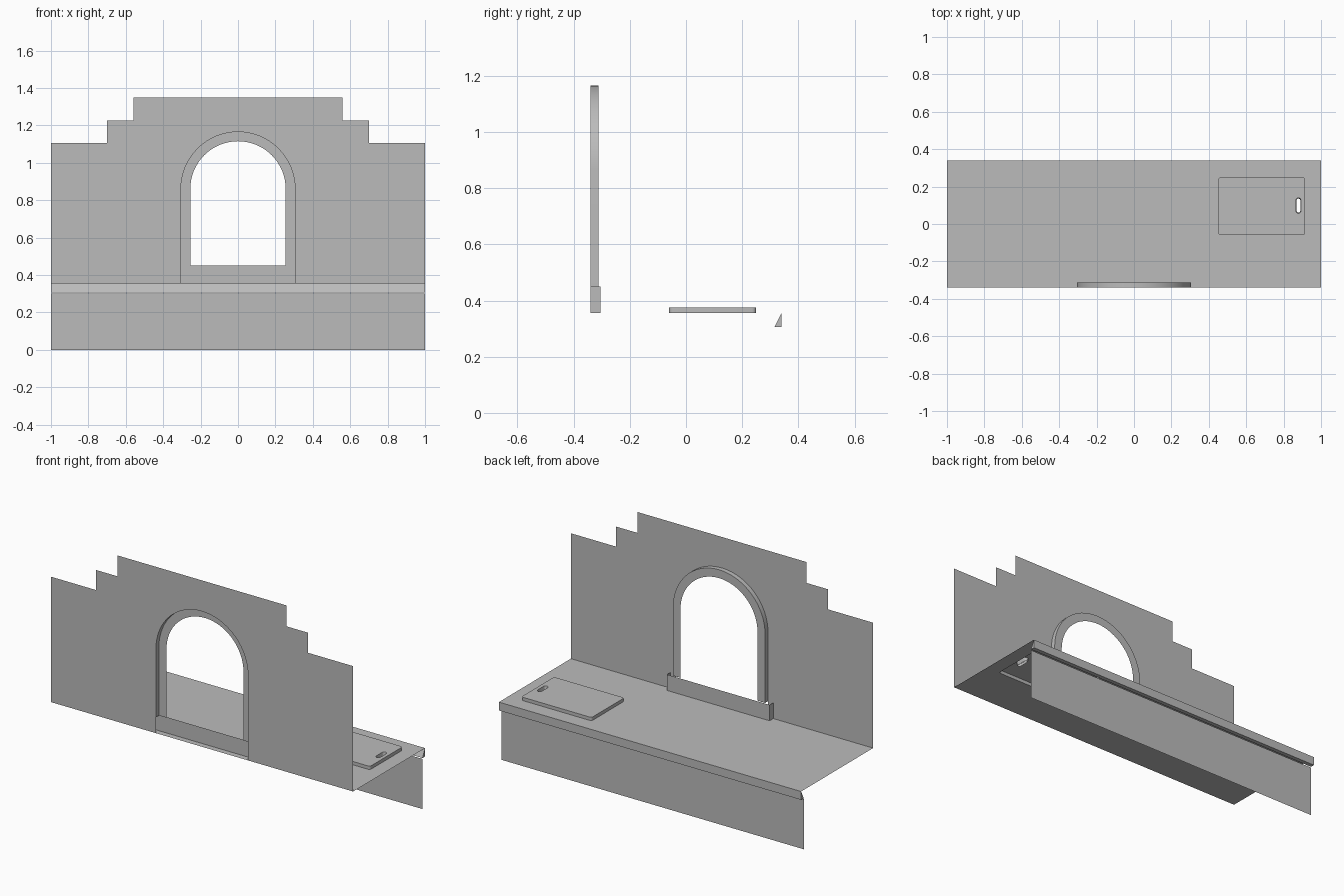
import bpy, bmesh, math
from mathutils import Vector

cube = bpy.data.objects.get("Cube")
if cube:
    bpy.data.objects.remove(cube, do_unlink=True)

grey = bpy.data.materials.new("plain_grey")
grey.use_nodes = True
grey.diffuse_color = (0.5, 0.5, 0.5, 1)
grey.node_tree.nodes["Principled BSDF"].inputs["Base Color"].default_value = (0.5, 0.5, 0.5, 1)

BACK, FRONT, TOP = -0.34, 0.34, 0.355   # counter edges and height
SILL = 0.45                             # sill height


def upright(points, y):
    return [Vector((a, y, b)) for a, b in points]


def level(points, z):
    return [Vector((a, b, z)) for a, b in points]


def sheet(bm, loops, normal):
    """Fill an outline, with any further loops as holes."""
    edges = []
    for loop in loops:
        verts = [bm.verts.new(p) for p in loop]
        edges += [bm.edges.new((v, verts[i - 1])) for i, v in enumerate(verts)]
    normal = Vector(normal)
    made = bmesh.ops.triangle_fill(bm, edges=edges, use_beauty=True, normal=normal)
    for f in made["geom"]:
        if isinstance(f, bmesh.types.BMFace):
            f.normal_update()
            if f.normal.dot(normal) < 0:
                f.normal_flip()


def band(bm, a, b, closed=True):
    """Join two matching paths with quads."""
    va, vb = [bm.verts.new(p) for p in a], [bm.verts.new(p) for p in b]
    for i in range(0 if closed else 1, len(a)):
        bm.faces.new((va[i - 1], va[i], vb[i], vb[i - 1]))


def finish(bm, name, smooth=False):
    bmesh.ops.remove_doubles(bm, verts=bm.verts, dist=0.0001)
    mesh = bpy.data.meshes.new(name)
    bm.to_mesh(mesh)
    bm.free()
    mesh.materials.append(grey)
    ob = bpy.data.objects.new(name, mesh)
    bpy.context.collection.objects.link(ob)
    if smooth:
        bpy.ops.object.select_all(action="DESELECT")
        ob.select_set(True)
        bpy.context.view_layer.objects.active = ob
        bpy.ops.object.shade_smooth_by_angle(angle=math.radians(35))


def arch(half, base, spring=0.86, steps=32):
    arc = [(half * math.cos(math.pi * i / steps), spring + half * math.sin(math.pi * i / steps))
           for i in range(steps + 1)]
    return [(half, base)] + arc + [(-half, base)]


def rounded(x0, x1, y0, y1, r, steps=6):
    pts = []
    corners = ((x1 - r, y1 - r), (x0 + r, y1 - r), (x0 + r, y0 + r), (x1 - r, y0 + r))
    for k, (cx, cy) in enumerate(corners):
        for i in range(steps + 1):
            a = (k + i / steps) * math.pi / 2
            p = (cx + r * math.cos(a), cy + r * math.sin(a))
            if not pts or math.dist(p, pts[-1]) > 0.0005:
                pts.append(p)
    return pts


# Stepped wall, open where the arch stands
half_outline = [(1, TOP), (1, 1.105), (0.7, 1.105), (0.7, 1.225), (0.56, 1.225), (0.56, 1.35)]
left_half = [(-x, z) for x, z in reversed(half_outline)]
opening = arch(0.305, TOP)
bm = bmesh.new()
sheet(bm, [upright(half_outline + left_half + opening[::-1], BACK)], (0, 1, 0))
finish(bm, "stepped_wall")

# Arch trim: a face standing proud of the wall with an outer return
bm = bmesh.new()
outer, inner = arch(0.305, SILL), arch(0.255, SILL)
band(bm, upright(inner, -0.312), upright(outer, -0.312), closed=False)
band(bm, upright(outer, -0.312), upright(outer, BACK), closed=False)
finish(bm, "arch_trim", smooth=True)

# Sill board with returns to the wall
bm = bmesh.new()
path = [(0.34, BACK), (0.34, -0.305), (-0.34, -0.305), (-0.34, BACK)]
band(bm, level(path, TOP), level(path, SILL), closed=False)
finish(bm, "arch_sill")

# Counter top, open under the raised board
board = rounded(0.45, 0.915, -0.06, 0.25, 0.015)
bm = bmesh.new()
corners = [(-1, BACK), (1, BACK), (1, FRONT), (-1, FRONT)]
sheet(bm, [level(corners, TOP), level(board, TOP)], (0, 0, 1))
finish(bm, "counter_top")

# Raised board with a tapered grip slot
slot_top = rounded(0.865, 0.893, 0.057, 0.14, 0.0139)
slot_low = rounded(0.869, 0.889, 0.061, 0.136, 0.0099)
bm = bmesh.new()
sheet(bm, [level(board, 0.375), level(slot_top, 0.375)], (0, 0, 1))
band(bm, level(board, TOP), level(board, 0.375))
band(bm, level(slot_top, 0.375), level(slot_low, TOP))
finish(bm, "raised_board", smooth=True)

# Wedge-shaped lip along the counter edge
bm = bmesh.new()
wedge = [(FRONT, TOP), (FRONT, 0.305), (0.315, 0.305)]
ends = [[Vector((x, y, z)) for y, z in wedge] for x in (-1, 1)]
band(bm, *ends)
for end in ends:
    bm.faces.new([bm.verts.new(p) for p in end])
bmesh.ops.remove_doubles(bm, verts=bm.verts, dist=0.0001)
bmesh.ops.recalc_face_normals(bm, faces=bm.faces)
finish(bm, "counter_lip")

# Lower panel under the lip
bm = bmesh.new()
sheet(bm, [upright([(-1, 0), (1, 0), (1, 0.3), (-1, 0.3)], 0.315)], (0, 1, 0))
finish(bm, "lower_panel")
